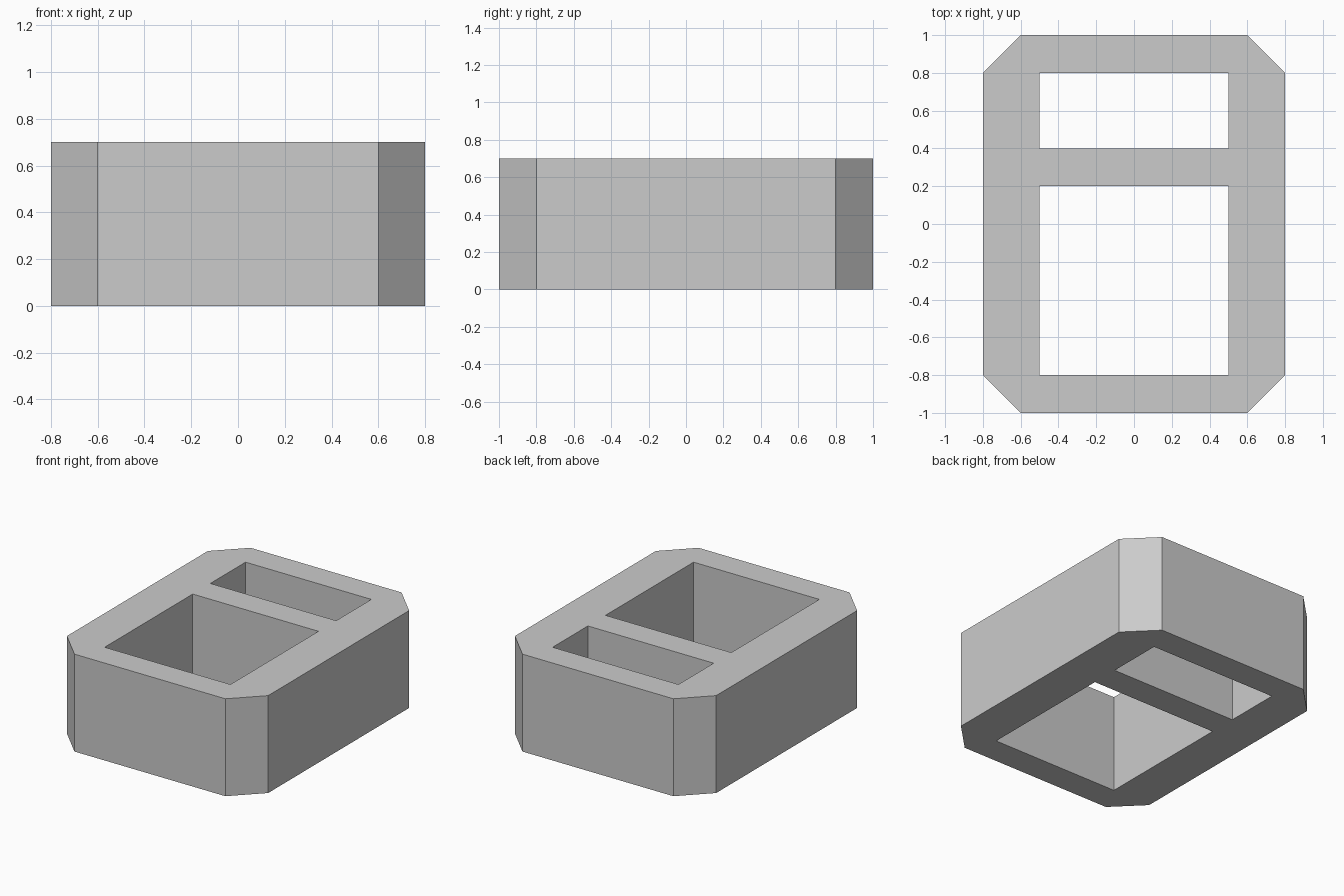
import bpy
import bmesh

if "Cube" in bpy.data.objects:
    bpy.data.objects.remove(bpy.data.objects["Cube"], do_unlink=True)

HEIGHT = 0.7
CHAMFER = 0.2

grey = bpy.data.materials.new("plain_grey")
grey.use_nodes = True
colour = (0.6, 0.6, 0.6, 1)
grey.diffuse_color = colour
grey.node_tree.nodes["Principled BSDF"].inputs["Base Color"].default_value = colour


def box(name, x, y, z, chamfer=0):
    """Box between (min, max) ranges, with optional chamfered upright edges."""
    bm = bmesh.new()
    bmesh.ops.create_cube(bm, size=1)
    for v in bm.verts:
        for axis, (low, high) in enumerate((x, y, z)):
            v.co[axis] = high if v.co[axis] > 0 else low
    if chamfer:
        upright = [e for e in bm.edges
                   if abs(e.verts[0].co.z - e.verts[1].co.z) > 0.1]
        bmesh.ops.bevel(bm, geom=upright, offset=chamfer, segments=1,
                        affect='EDGES', offset_type='OFFSET')
    bmesh.ops.recalc_face_normals(bm, faces=bm.faces)
    mesh = bpy.data.meshes.new(name)
    bm.to_mesh(mesh)
    bm.free()
    mesh.materials.append(grey)
    obj = bpy.data.objects.new(name, mesh)
    bpy.context.collection.objects.link(obj)
    return obj


# Outer block with chamfered corners
block = box("hollow_block", (-0.8, 0.8), (-1, 1), (0, HEIGHT), CHAMFER)

# Two openings straight through, leaving a cross bar between them
openings = {"large_opening": (-0.8, 0.2), "small_opening": (0.4, 0.8)}
bpy.context.view_layer.objects.active = block
for name, y_range in openings.items():
    cutter = box(name, (-0.5, 0.5), y_range, (-0.1, HEIGHT + 0.1))
    cutter.hide_render = True
    cut = block.modifiers.new(name, 'BOOLEAN')
    cut.operation = 'DIFFERENCE'
    cut.solver = 'EXACT'
    cut.object = cutter
    bpy.ops.object.modifier_apply(modifier=cut.name)
    bpy.data.objects.remove(cutter, do_unlink=True)
